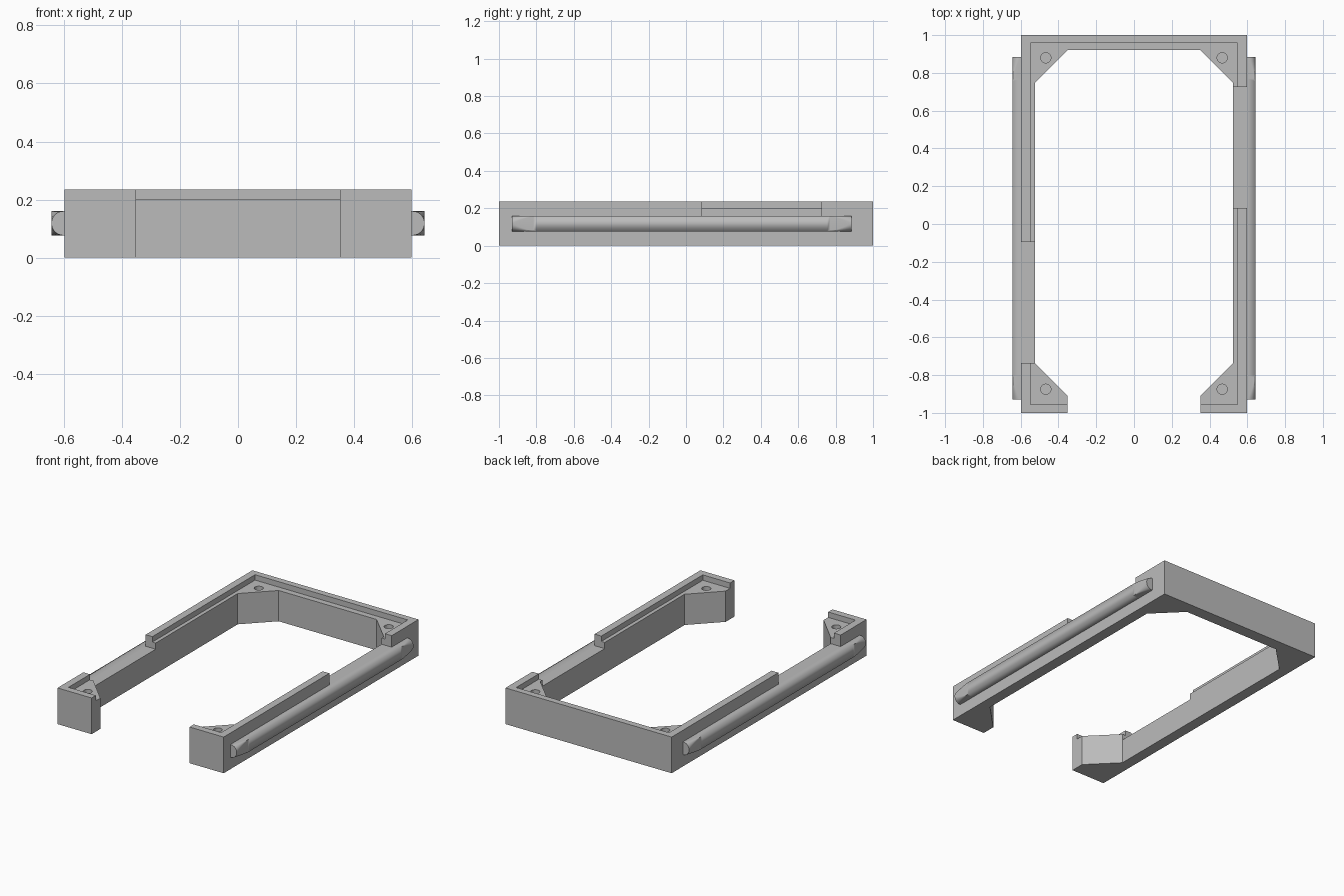
import bpy, bmesh, math
from mathutils import Vector

if "Cube" in bpy.data.objects:
    bpy.data.objects.remove(bpy.data.objects["Cube"], do_unlink=True)

HALF_W, HALF_L, HEIGHT = 0.597, 1.0, 0.235
LEDGE_Z, NOTCH_Z = 0.2, 0.16
RAIL_W, RAIL_Z0 = 0.045, 0.077
RAIL_Y = (-0.93, 0.885)

grey = bpy.data.materials.new("light grey plastic")
grey.use_nodes = True
grey.diffuse_color = (0.5, 0.5, 0.5, 1)
grey.node_tree.nodes["Principled BSDF"].inputs["Base Color"].default_value = (0.5, 0.5, 0.5, 1)


def finish(name, bm):
    bmesh.ops.recalc_face_normals(bm, faces=bm.faces)
    mesh = bpy.data.meshes.new(name)
    bm.to_mesh(mesh)
    bm.free()
    mesh.materials.append(grey)
    obj = bpy.data.objects.new(name, mesh)
    bpy.context.collection.objects.link(obj)
    return obj


def prism(name, outline, z0, z1):
    bm = bmesh.new()
    face = bm.faces.new([bm.verts.new((x, y, z0)) for x, y in outline])
    top = bmesh.ops.extrude_face_region(bm, geom=[face])["geom"]
    verts = [v for v in top if isinstance(v, bmesh.types.BMVert)]
    bmesh.ops.translate(bm, verts=verts, vec=(0, 0, z1 - z0))
    return finish(name, bm)


def box(name, x0, x1, y0, y1, z0, z1):
    return prism(name, [(x0, y0), (x1, y0), (x1, y1), (x0, y1)], z0, z1)


def select_only(obj):
    bpy.ops.object.select_all(action="DESELECT")
    obj.select_set(True)
    bpy.context.view_layer.objects.active = obj


def cut(target, cutter):
    mod = target.modifiers.new("cut", "BOOLEAN")
    mod.operation, mod.solver, mod.object = "DIFFERENCE", "EXACT", cutter
    select_only(target)
    bpy.ops.object.modifier_apply(modifier=mod.name)
    bpy.data.objects.remove(cutter, do_unlink=True)


# Open frame with diagonal corner gussets and a gap at the front
half = [(0.352, -HALF_L), (HALF_W, -HALF_L), (HALF_W, HALF_L)]
inner = [(0.352, 0.92), (0.525, 0.747), (0.525, -0.735), (0.352, -0.91)]
mirror = lambda pts: [(-x, y) for x, y in reversed(pts)]
frame = prism("frame", half + mirror(half) + mirror(inner) + inner, 0, HEIGHT)

# Stepped ledge inside the raised outer lip
cut(frame, box("ledge_cutter", -0.549, 0.549, -0.956, 0.959, LEDGE_Z, 0.4))

# Offset notches in the side walls
cut(frame, box("left_notch_cutter", 0.45, 0.7, 0.085, 0.725, NOTCH_Z, 0.4))
cut(frame, box("right_notch_cutter", -0.7, -0.45, -0.735, -0.095, NOTCH_Z, 0.4))

# Blind screw holes in the gussets
for side in (-1, 1):
    for y in (-0.875, 0.88):
        ring = [(side * 0.467 + 0.027 * math.cos(a), y + 0.027 * math.sin(a))
                for a in (math.tau * i / 32 for i in range(32))]
        cut(frame, prism("hole_cutter", ring, 0.06, 0.4))


# Side rails: rectangular bar whose outer edges round off towards both ends
def rail_section(radius, side, y):
    top = NOTCH_Z
    pts = [(0, RAIL_Z0)]
    for cz, start in ((RAIL_Z0 + radius, -90), (top - radius, 0)):
        for i in range(9):
            a = math.radians(start + 90 * i / 8)
            pts.append((RAIL_W - radius + radius * math.cos(a), cz + radius * math.sin(a)))
    pts.append((0, top))
    return [Vector((side * (HALF_W + x), y, z)) for x, z in pts]


def rail(name, side):
    bm = bmesh.new()
    steps, taper, r_max = 8, 0.13, 0.041
    stations = []
    for i in range(steps + 1):
        t = i / steps
        stations.append((RAIL_Y[0] + taper * (1 - t), r_max * t ** 1.5))
    stations.reverse()
    stations += [(RAIL_Y[1] - taper * (1 - i / steps), r_max * (i / steps) ** 1.5)
                 for i in range(steps + 1)]
    rings = [[bm.verts.new(p) for p in rail_section(r, side, y)] for y, r in stations]
    for a, b in zip(rings, rings[1:]):
        for i in range(len(a)):
            j = (i + 1) % len(a)
            bm.faces.new((a[i], a[j], b[j], b[i]))
    bm.faces.new(rings[0])
    bm.faces.new(rings[-1])
    bmesh.ops.remove_doubles(bm, verts=bm.verts, dist=0.00001)
    obj = finish(name, bm)
    select_only(obj)
    bpy.ops.object.shade_smooth_by_angle(angle=math.radians(25))


rail("left_rail", 1)
rail("right_rail", -1)
